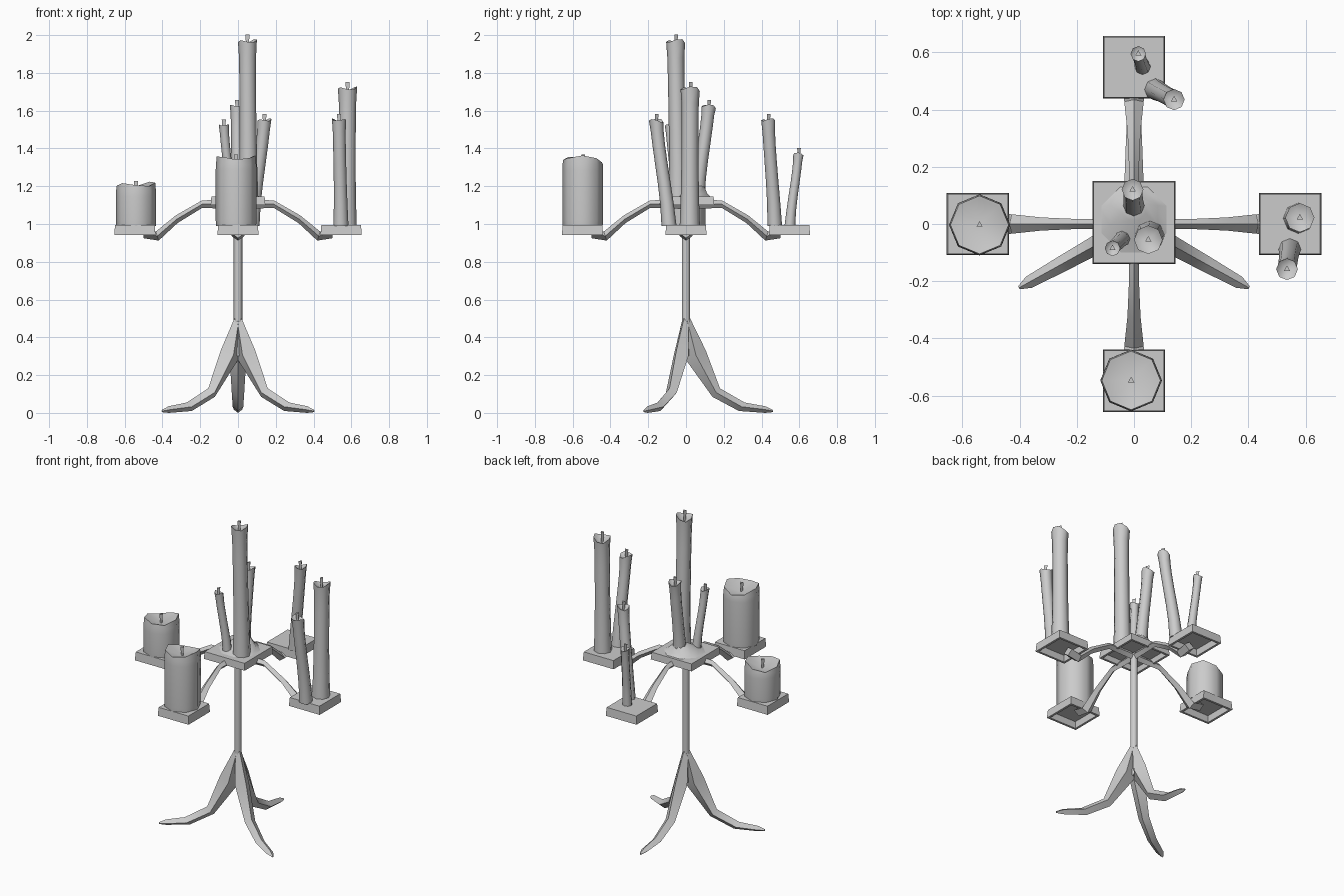
import bpy, bmesh, math
from mathutils import Vector

cube = bpy.data.objects.get("Cube")
if cube:
    bpy.data.objects.remove(cube, do_unlink=True)

grey = bpy.data.materials.new("pale_grey")
grey.use_nodes = True
COLOUR = (0.6, 0.6, 0.6, 1)
grey.diffuse_color = COLOUR
grey.node_tree.nodes["Principled BSDF"].inputs["Base Color"].default_value = COLOUR


def finish(name, bm, angle=None):
    """Turn a bmesh into an object, smooth below the given angle."""
    bmesh.ops.recalc_face_normals(bm, faces=bm.faces)
    mesh = bpy.data.meshes.new(name)
    bm.to_mesh(mesh)
    bm.free()
    mesh.materials.append(grey)
    obj = bpy.data.objects.new(name, mesh)
    bpy.context.collection.objects.link(obj)
    if angle:
        bpy.ops.object.select_all(action='DESELECT')
        obj.select_set(True)
        bpy.context.view_layer.objects.active = obj
        bpy.ops.object.shade_smooth_by_angle(angle=math.radians(angle))
    return obj


def loft(bm, rings, cap_start=True, cap_end=True):
    """Skin a list of rings, each a list of points."""
    loops = [[bm.verts.new(p) for p in ring] for ring in rings]
    n = len(loops[0])
    for a, b in zip(loops, loops[1:]):
        for i in range(n):
            j = (i + 1) % n
            bm.faces.new((a[i], a[j], b[j], b[i]))
    if cap_start:
        bm.faces.new(loops[0][::-1])
    if cap_end:
        bm.faces.new(loops[-1])
    return loops


def circle(x, y, z, r, n=8, turn=0.0):
    return [Vector((x + r * math.cos(2 * math.pi * i / n + turn),
                    y + r * math.sin(2 * math.pi * i / n + turn), z)) for i in range(n)]


def square(x, y, z, h):
    return circle(x, y, z, h * math.sqrt(2), 4, math.pi / 4)


def tray(name, x, y, top, half, depth):
    """Square tray, hollow from below."""
    bm = bmesh.new()
    low = top - depth
    loft(bm, [square(x, y, top - 0.012, half - 0.018), square(x, y, low, half - 0.014),
              square(x, y, low, half), square(x, y, top, half - 0.004)])
    finish(name, bm)


def limb(name, stations, degrees, angle):
    """Diamond-section limb; station = (radius, top z, bottom radius, bottom z, half width)."""
    c, s = math.cos(math.radians(degrees)), math.sin(math.radians(degrees))
    rings = []
    for rt, zt, rb, zb, w in stations:
        mr, mz = (rt + rb) / 2, (zt + zb) / 2
        local = [(rt, 0, zt), (mr, w, mz), (rb, 0, zb), (mr, -w, mz)]
        rings.append([Vector((r * c - t * s, r * s + t * c, z)) for r, t, z in local])
    bm = bmesh.new()
    loft(bm, rings)
    finish(name, bm, angle)


def wick(name, x, y, z, top):
    bm = bmesh.new()
    loft(bm, [circle(x, y, z, 0.007, 3, math.pi / 2), circle(x, y, top, 0.013, 3, math.pi / 2)])
    finish(name, bm)


def candle_top(bm, rings, x, y, z, r, depth, wave, phase):
    """Wavy rim and melted hollow closing a candle body."""
    def wavy(radius, drop):
        pts = circle(x, y, z - drop, radius)
        for i, p in enumerate(pts):
            p.z += wave * (math.sin(i * math.pi / 2 + phase) + 0.6 * math.cos(i * math.pi / 4 + phase) - 1.3)
        return pts
    loops = loft(bm, rings + [wavy(r, 0), wavy(r * 0.9, 0.003)], cap_end=False)
    centre = bm.verts.new((x, y, z - depth))
    last = loops[-1]
    for i in range(8):
        bm.faces.new((last[i], last[(i + 1) % 8], centre))


def taper_candle(name, base, tip, z0, z1, r, phase):
    """Slim candle bending from base to tip, with a flared top."""
    height = z1 - z0
    rings = []
    for t, k in ((0, 1.05), (0.2, 0.95), (0.4, 0.9), (0.6, 0.88), (0.75, 0.88), (0.88, 0.9)):
        e = 0.5 * t + 0.5 * t * t * (3 - 2 * t)
        x, y = (b + (p - b) * e for b, p in zip(base, tip))
        rings.append(circle(x, y, z0 + height * t, r * k))
    bm = bmesh.new()
    candle_top(bm, rings, *tip, z1, r, r * 0.9, r * 0.22, phase)
    finish(name, bm, 60)
    wick(name + "_wick", *tip, z1 - r, z1 + 0.022)


def pillar_candle(name, x, y, z0, z1, r, phase):
    """Wide candle with a rounded shoulder."""
    rings = [circle(x, y, z, r * k) for z, k in
             ((z0, 0.98), (z0 + 0.03, 1), (z1 - 0.08, 1), (z1 - 0.05, 0.99))]
    bm = bmesh.new()
    candle_top(bm, rings, x, y, z1, r * 0.95, 0.055, 0.014, phase)
    finish(name, bm, 60)
    wick(name + "_wick", x, y, z1 - 0.055, z1 + 0.003)


# Column
bm = bmesh.new()
loft(bm, [circle(0, 0, z, 0.023, 6) for z in (0.3, 1.12)])
finish("column", bm, 65)

# Three legs
leg = [(0.022, 0.5, -0.01, 0.48, 0.02), (0.105, 0.33, 0.0, 0.28, 0.045),
       (0.18, 0.13, 0.14, 0.085, 0.033), (0.31, 0.055, 0.28, 0.01, 0.028),
       (0.42, 0.035, 0.42, 0.0, 0.022), (0.46, 0.016, 0.46, 0.004, 0.006)]
for side, degrees in (("back", 90), ("right", 209), ("left", 331)):
    limb(side + "_leg", leg, degrees, 40)

# Four arms with their trays
arm = [(0.02, 1.13, 0.02, 1.08, 0.018), (0.19, 1.125, 0.19, 1.085, 0.017),
       (0.33, 1.045, 0.32, 1.005, 0.023), (0.435, 0.96, 0.42, 0.912, 0.034),
       (0.5, 0.98, 0.5, 0.925, 0.036)]
for side, degrees in (("left", 0), ("back", 90), ("right", 180), ("front", 270)):
    limb(side + "_arm", arm, degrees, 40)
    a = math.radians(degrees)
    tray(side + "_tray", 0.546 * math.cos(a), 0.548 * math.sin(a), 0.995, 0.109, 0.053)

# Centre tray with its mound of wax
tray("centre_tray", 0, 0.005, 1.145, 0.145, 0.045)
bm = bmesh.new()
loft(bm, [circle(0, 0.01, 1.14, 0.135, 8, math.pi / 8),
          circle(0, 0.03, 1.16, 0.09, 8, math.pi / 8),
          circle(0, 0.055, 1.2, 0.045, 8, math.pi / 8)])
finish("wax_mound", bm, 50)

# Pillar candles
pillar_candle("right_pillar", -0.54, -0.003, 0.99, 1.225, 0.107, 0.3)
pillar_candle("front_pillar", -0.01, -0.547, 0.99, 1.365, 0.108, 1.2)

# Taper candles: base, tip, bottom, top, radius, rim phase
tapers = {
    "centre_tall": ((0.055, -0.04), (0.05, -0.055), 1.14, 1.98, 0.05, 0.4),
    "centre_back": ((0.0, 0.06), (-0.005, 0.12), 1.14, 1.635, 0.038, 1.0),
    "centre_small": ((-0.04, -0.05), (-0.075, -0.085), 1.14, 1.53, 0.027, 2.0),
    "back_large": ((0.075, 0.47), (0.14, 0.435), 0.99, 1.56, 0.037, 0.2),
    "back_small": ((0.03, 0.55), (0.015, 0.595), 0.99, 1.38, 0.027, 1.5),
    "left_tall": ((0.575, 0.02), (0.58, 0.022), 0.99, 1.73, 0.051, 0.7),
    "left_short": ((0.545, -0.09), (0.535, -0.158), 0.99, 1.56, 0.038, 2.4),
}
for name, spec in tapers.items():
    taper_candle(name + "_candle", *spec)
